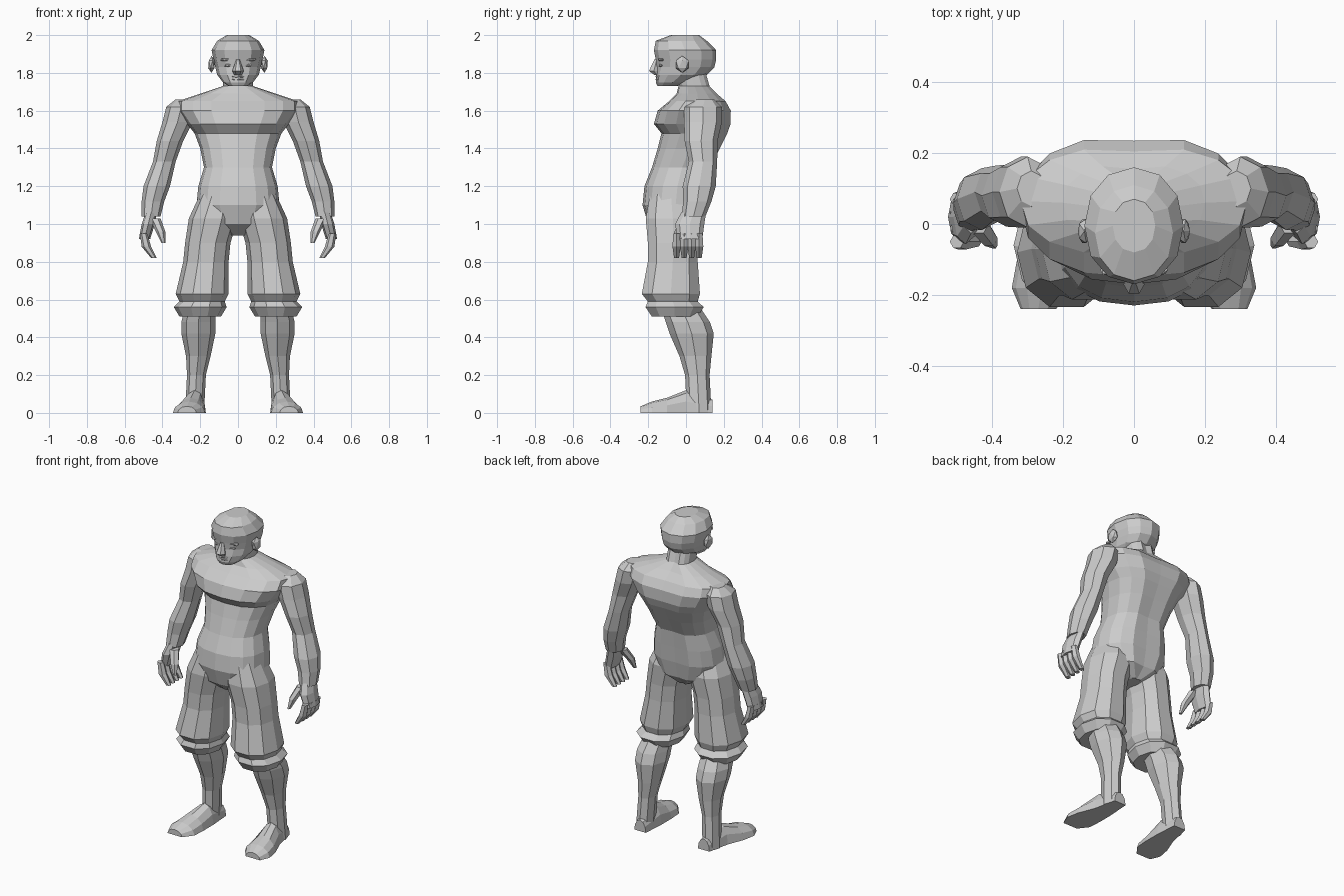
import bpy
import bmesh
import math
from mathutils import Matrix, Vector

default_cube = bpy.data.objects.get("Cube")
if default_cube:
    bpy.data.objects.remove(default_cube, do_unlink=True)


def finish(name, bm):
    """Turn a bmesh into a flat-shaded object in the scene."""
    bmesh.ops.recalc_face_normals(bm, faces=bm.faces)
    mesh = bpy.data.meshes.new(name)
    bm.to_mesh(mesh)
    bm.free()
    bpy.context.collection.objects.link(bpy.data.objects.new(name, mesh))


def loft(name, rings, side=1):
    """Skin a stack of equal-length point rings into a closed solid."""
    bm = bmesh.new()
    skins = [[bm.verts.new((point.x * side, point.y, point.z)) for point in ring]
             for ring in rings]
    count = len(skins[0])
    for lower, upper in zip(skins, skins[1:]):
        for i in range(count):
            j = (i + 1) % count
            bm.faces.new((lower[i], lower[j], upper[j], upper[i]))
    bm.faces.new(skins[0])
    bm.faces.new(skins[-1])
    finish(name, bm)


def bulge(value, square):
    """Flatten a sine or cosine so that a circle becomes a rounded square."""
    return math.copysign(abs(value) ** square, value)


def oval(centre, half_width, half_depth, sides, square):
    """Horizontal rounded ring about a centre point."""
    angles = [math.tau * i / sides for i in range(sides)]
    return [centre + Vector((half_width * bulge(math.cos(angle), square),
                             half_depth * bulge(math.sin(angle), square), 0))
            for angle in angles]


def trunk_rings(rows, sides, square):
    """Central rings from (height, half width, front y, back y)."""
    return [oval(Vector((0, (front + back) / 2, height)), half, (back - front) / 2, sides, square)
            for height, half, front, back in rows]


def limb(name, rows, side=1, depth=1.0, sides=8, shift=0.0, square=1.0):
    """Limb from (height, x, half width, y); depth is a ratio to the half width."""
    rings = [oval(Vector((x, y + shift, height)), half, half * depth, sides, square)
             for height, x, half, y in rows]
    loft(name, rings, side)


def pebble(name, centre, size, side=1):
    """Faceted ellipsoid for small features."""
    bm = bmesh.new()
    place = Matrix.Translation((centre[0] * side, centre[1], centre[2]))
    bmesh.ops.create_icosphere(bm, subdivisions=1, radius=1,
                               matrix=place @ Matrix.Diagonal((*size, 1)))
    finish(name, bm)


def both(build, name, *details, **options):
    """Build a part on the model's left (+x) and right (-x)."""
    for label, side in (("left", 1), ("right", -1)):
        build(f"{label}_{name}", *details, side=side, **options)


# Torso and neck, with a forward belly, overhanging chest and spine groove
torso_rings = trunk_rings([
    (.94, .04, -.13, .04),
    (1, .17, -.2, .1),
    (1.1, .22, -.23, .12),
    (1.2, .21, -.22, .13),
    (1.3, .18, -.18, .14),
    (1.4, .2, -.15, .19),
    (1.48, .23, -.13, .23),
    (1.53, .27, -.17, .25),
    (1.6, .32, -.15, .25),
    (1.65, .32, -.09, .22),
    (1.69, .2, -.05, .17),
    (1.73, .08, -.04, .13),
    (1.8, .08, -.06, .11),
], sides=16, square=.85)
for ring in torso_rings:
    ring[len(ring) // 4].y -= .015
loft("torso", torso_rings)

# Bald head, with eye sockets pressed in beside the nose
head_rings = trunk_rings([
    (1.73, .05, -.15, -.05),
    (1.75, .08, -.16, .02),
    (1.79, .11, -.16, .11),
    (1.83, .12, -.16, .15),
    (1.87, .13, -.16, .16),
    (1.92, .14, -.17, .16),
    (1.97, .11, -.16, .11),
    (2, .06, -.08, .07),
], sides=12, square=.95)
for point in head_rings[3]:
    if point.y < -.1 and abs(point.x) > .01:
        point.y += .01
loft("head", head_rings)

# Facial features
loft("nose", trunk_rings([
    (1.79, .02, -.17, -.14),
    (1.81, .03, -.2, -.14),
    (1.87, .01, -.17, -.14),
], sides=6, square=1))
for label, height in (("upper", 1.78), ("lower", 1.765)):
    pebble(f"{label}_lip", (0, -.145, height), (.04, .02, .006))
both(pebble, "eye", (.05, -.13, 1.84), (.025, .015, .01))
both(pebble, "brow", (.06, -.13, 1.87), (.04, .02, .01))
both(pebble, "ear", (.14, -.02, 1.845), (.02, .04, .045))

# Arms from shoulder cap to wrist
both(limb, "arm", [
    (1.66, .29, .04, .1),
    (1.62, .3, .08, .09),
    (1.54, .32, .08, .09),
    (1.44, .36, .07, .08),
    (1.33, .39, .06, .09),
    (1.2, .43, .07, .07),
    (1.12, .45, .06, .06),
    (1.04, .46, .05, .04),
], depth=1.25)

# Palm, four curled fingers and thumb
both(limb, "palm", [
    (1.06, .46, .03, .04),
    (1, .475, .035, .02),
    (.92, .495, .03, .02),
], depth=2.2)
for number in range(4):
    both(limb, f"finger_{number + 1}", [
        (.95, .5, .02, 0),
        (.88, .485, .025, 0),
        (.82, .445, .015, 0),
    ], sides=6, shift=.04 * number - .05)
both(limb, "thumb", [
    (1.03, .44, .03, 0),
    (.96, .41, .025, -.04),
    (.9, .395, .01, -.06),
], sides=6)

# Baggy short trousers, each leg gathered above a rolled cuff
both(limb, "trouser_leg", [
    (1.16, .1, .1, -.08),
    (1.03, .13, .13, -.07),
    (.9, .16, .12, -.07),
    (.8, .17, .12, -.07),
    (.63, .19, .14, -.08),
    (.59, .19, .12, -.07),
    (.56, .2, .14, -.06),
    (.51, .2, .11, -.06),
], depth=1.15, sides=10, square=.9)

# Lower legs
both(limb, "calf", [
    (.56, .2, .08, -.03),
    (.48, .21, .09, .01),
    (.42, .21, .09, .03),
    (.3, .21, .065, .05),
    (.2, .22, .05, .06),
    (0, .23, .05, .07),
], depth=1.3)


def foot(name, stations, side):
    """Flat-soled arches running heel to toe: (y, x, half width, height)."""
    arch = [math.pi * i / 6 for i in range(7)]
    loft(name, [[Vector((x + half * math.cos(angle), y, tall * math.sin(angle)))
                 for angle in arch] for y, x, half, tall in stations], side)


# Feet turned slightly outwards
both(foot, "foot", [
    (.14, .22, .04, .07),
    (0, .23, .06, .12),
    (-.1, .25, .08, .08),
    (-.18, .26, .085, .06),
    (-.24, .27, .05, .035),
])
